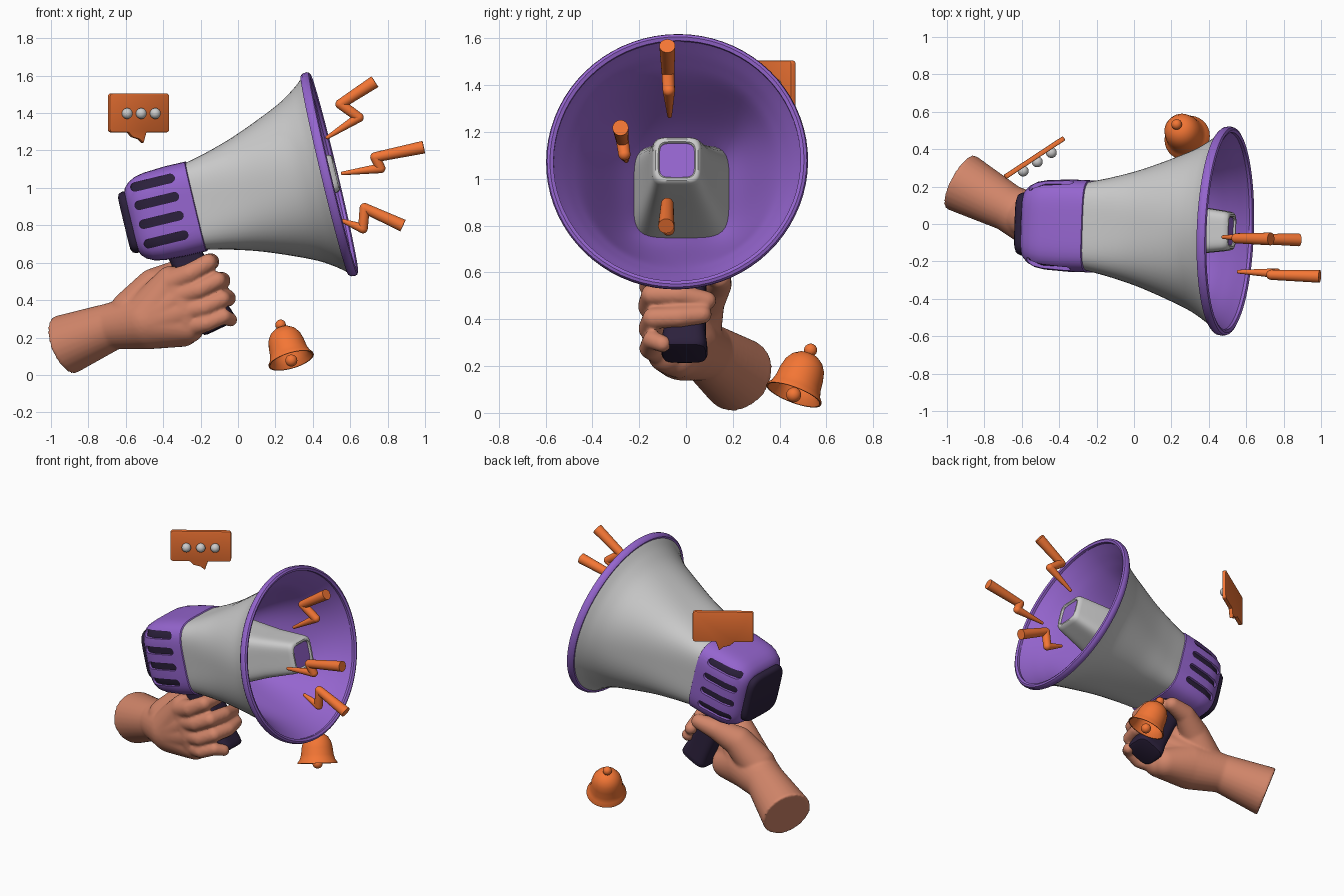
import bpy, bmesh, math
from mathutils import Matrix, Vector

if "Cube" in bpy.data.objects:
    bpy.data.objects.remove(bpy.data.objects["Cube"])

def material(name, rgb):
    m = bpy.data.materials.new(name)
    m.diffuse_color = (*rgb, 1)
    m.use_nodes = True
    m.node_tree.nodes["Principled BSDF"].inputs["Base Color"].default_value = m.diffuse_color
    return m

PURPLE = material("purple", (0.3, 0.13, 0.62))
ORANGE = material("orange", (0.9, 0.18, 0.035))
SKIN = material("skin", (0.65, 0.24, 0.145))
DARK = material("dark", (0.025, 0.015, 0.045))

# Megaphone frame: local x runs forward along the horn, origin at rim centre
HORN = (Matrix.Translation((0.495, -0.038, 1.074)) @ Matrix.Rotation(math.radians(-2), 4, 'Z')
        @ Matrix.Rotation(math.radians(-13.5), 4, 'Y'))

def finish(name, bm, mat=None, matrix=None, angle=40, recalc=True, mods=()):
    if recalc:
        bmesh.ops.recalc_face_normals(bm, faces=bm.faces[:])
    me = bpy.data.meshes.new(name)
    bm.to_mesh(me)
    bm.free()
    ob = bpy.data.objects.new(name, me)
    bpy.context.collection.objects.link(ob)
    if matrix:
        ob.matrix_world = matrix
    if mat:
        me.materials.append(mat)
    bpy.context.view_layer.update()
    bpy.ops.object.select_all(action='DESELECT')
    ob.select_set(True)
    bpy.context.view_layer.objects.active = ob
    for kind, props in mods:
        mod = ob.modifiers.new(kind, kind)
        for k, v in props.items():
            setattr(mod, k, v)
        bpy.ops.object.modifier_apply(modifier=mod.name)
    bpy.ops.object.shade_smooth_by_angle(angle=math.radians(angle))
    return ob

def smooth(pts, k=5):
    """Catmull-Rom resampling of a profile."""
    p = [Vector(q) for q in pts]
    p = [2 * p[0] - p[1]] + p + [2 * p[-1] - p[-2]]
    out = []
    for a, b, c, d in zip(p, p[1:], p[2:], p[3:]):
        for i in range(k):
            t = i / k
            out.append(0.5 * (2 * b + (c - a) * t + (2 * a - 5 * b + 4 * c - d) * t * t
                              + (3 * b - a - 3 * c + d) * t ** 3))
    return out + [p[-2]]

def add_rings(bm, prof, cap, flip=False, seg=72, matrix=Matrix()):
    """Rings (position, half size, squareness exponent) stacked along local x."""
    rings = []
    for s, r, n in prof:
        ring = []
        for i in range(seg):
            a = 2 * math.pi * i / seg
            c, d = math.cos(a), math.sin(a)
            q = r / (abs(c) ** n + abs(d) ** n) ** (1 / n)
            ring.append(bm.verts.new(matrix @ Vector((s, q * c, q * d))))
        rings.append(ring)
    for A, B in zip(rings, rings[1:]):
        for i in range(seg):
            j = (i + 1) % seg
            f = [A[i], A[j], B[j], B[i]]
            bm.faces.new(f if flip else f[::-1])
    if cap[0]:
        bm.faces.new(rings[0])
    if cap[1]:
        bm.faces.new(rings[-1])

def loft(name, prof, mat=None, cap=(True, True), flip=False, matrix=HORN, seg=72, **kw):
    bm = bmesh.new()
    add_rings(bm, prof, cap, flip, seg)
    return finish(name, bm, mat, matrix, recalc=any(cap), **kw)

def capsule(bm, a, ra, b, rb, flat=None):
    """Tapered capsule from a to b; a flat disc replaces the ball at 'a' or 'b'."""
    a, b = Vector(a), Vector(b)
    L = (b - a).length
    t0 = math.acos(max(-0.98, min(0.98, (ra - rb) / L)))
    end = math.pi - 0.04
    ta = [end + (t0 - end) * i / 8 for i in range(9)]
    tb = [t0 + (0.04 - t0) * i / 8 for i in range(9)]
    prof = [(0, ra, 2)] if flat == 'a' else [(ra * math.cos(t), ra * math.sin(t), 2) for t in ta]
    prof += [(L, rb, 2)] if flat == 'b' else [(L + rb * math.cos(t), rb * math.sin(t), 2) for t in tb]
    add_rings(bm, prof, (True, True), seg=28,
              matrix=Matrix.Translation(a) @ (b - a).to_track_quat('X', 'Y').to_matrix().to_4x4())

def chain(bm, pts, flat_end=False):
    for i, (p, q) in enumerate(zip(pts, pts[1:])):
        last = flat_end and i == len(pts) - 2
        capsule(bm, p[:3], p[3], q[:3], q[3], 'b' if last else None)

def ball(name, p, r, mat=None):
    bm = bmesh.new()
    bmesh.ops.create_uvsphere(bm, u_segments=32, v_segments=16, radius=r)
    return finish(name, bm, mat, Matrix.Translation(p))

def prism(bm, outline, y0, y1):
    """Extrude an x-z outline from y0 to y1."""
    A, B = ([bm.verts.new((x, y, z)) for x, z in outline] for y in (y0, y1))
    bm.faces.new(A)
    bm.faces.new(B[::-1])
    for i in range(len(A)):
        bm.faces.new((A[i - 1], A[i], B[i], B[i - 1]))

# Horn: grey outer shell, purple inner shell, purple rim
loft("horn_outer", smooth([(-0.75, 0.236, 4.5), (-0.6, 0.272, 3.6), (-0.43, 0.326, 2.8), (-0.2, 0.422, 2.2),
                           (-0.09, 0.488, 2), (-0.02, 0.545, 2)]), cap=(False, False))
loft("horn_inner", smooth([(-0.57, 0.19, 4.5), (-0.43, 0.28, 3.2), (-0.2, 0.4, 2.2), (-0.09, 0.468, 2),
                           (0.0, 0.53, 2)]), PURPLE, cap=(False, False), flip=True)
rim = [(-0.03, 0.53), (-0.033, 0.547), (-0.022, 0.557), (0.0, 0.56), (0.014, 0.555), (0.02, 0.543),
       (0.013, 0.528), (-0.03, 0.528)]
loft("horn_rim", [(s, r, 2) for s, r in rim], PURPLE, cap=(False, False))

# Centre plug inside the horn, with purple end face
plug = [(-0.57, 0.208), (-0.4, 0.17), (-0.2, 0.132), (0.0, 0.106), (0.022, 0.1), (0.03, 0.091),
        (0.03, 0.08), (0.024, 0.075), (0.0, 0.074)]
loft("horn_plug", [(s, r, 5) for s, r in plug])
loft("plug_face", [(-0.01, 0.075, 5), (0.018, 0.075, 5)], PURPLE)

# Rear body with four slots cut each side, dark core showing through
bm = bmesh.new()
for z in (0.176, 0.075, -0.029, -0.136):
    prism(bm, [(-0.93 + sx * (0.098 + 0.023 * math.cos(t)), z + sx * 0.023 * math.sin(t))
               for sx in (1, -1) for t in [math.pi * (i / 8 - 0.5) for i in range(9)]], -0.4, 0.4)
cutter = finish("slot_cutter", bm, None, HORN)
body = [(-0.735, 0.238), (-0.74, 0.246), (-0.85, 0.247), (-0.97, 0.24), (-1.02, 0.23), (-1.06, 0.21),
        (-1.085, 0.185), (-1.092, 0.165)]
loft("rear_body", [(s, r, 4.5) for s, r in body], PURPLE,
     mods=[('BOOLEAN', {'object': cutter, 'operation': 'DIFFERENCE', 'solver': 'EXACT'})])
bpy.data.objects.remove(cutter)
loft("slot_core", [(-0.76, 0.232, 4.5), (-0.97, 0.226, 4.5), (-1.04, 0.205, 4.5), (-1.075, 0.17, 4.5)], DARK)
loft("back_plate", [(-1.08, 0.168, 5), (-1.11, 0.168, 5), (-1.125, 0.16, 5), (-1.132, 0.145, 5)], DARK)

# Grip: rounded dark bar slanting down and forward
top, low = Vector((-0.29, 0, 0.66)), Vector((-0.095, -0.008, 0.25))
grip = Matrix.Translation(top) @ (low - top).to_track_quat('X', 'Y').to_matrix().to_4x4()
n = (low - top).length
loft("grip", [(0, 0.09, 4), (n - 0.1, 0.09, 4), (n - 0.04, 0.098, 4), (n - 0.015, 0.098, 4),
              (n - 0.004, 0.092, 4), (n, 0.08, 4)], DARK, matrix=grip)

# Hand and forearm: capsules fused into one skin
bm = bmesh.new()
capsule(bm, (-0.928, 0.225, 0.16), 0.163, (-0.67, 0.085, 0.262), 0.125, 'a')
fan = [(-0.36, -0.075, 0.5, 0.083), (-0.31, -0.085, 0.42, 0.09), (-0.28, -0.09, 0.34, 0.092),
       (-0.27, -0.075, 0.26, 0.092)]
for k in fan:
    chain(bm, [(-0.67, 0.085, 0.262, 0.125), (-0.48, -0.01, 0.29, 0.153), k])
chain(bm, [(-0.48, -0.01, 0.29, 0.153), (-0.3, -0.03, 0.25, 0.1)])
chain(bm, fan)
chain(bm, [(-0.37, -0.09, 0.49, 0.07), (-0.26, -0.145, 0.54, 0.055), (-0.16, -0.14, 0.6, 0.048),
           (-0.145, -0.03, 0.605, 0.046), (-0.17, 0.09, 0.585, 0.04)])
chain(bm, [(-0.33, -0.1, 0.42, 0.07), (-0.21, -0.155, 0.455, 0.051), (-0.11, -0.145, 0.505, 0.047),
           (-0.085, -0.03, 0.505, 0.046), (-0.1, 0.09, 0.48, 0.04)])
chain(bm, [(-0.3, -0.1, 0.34, 0.07), (-0.18, -0.155, 0.36, 0.049), (-0.085, -0.14, 0.405, 0.046),
           (-0.055, -0.03, 0.41, 0.045), (-0.065, 0.07, 0.42, 0.04)])
chain(bm, [(-0.27, -0.09, 0.265, 0.07), (-0.17, -0.155, 0.275, 0.045), (-0.075, -0.145, 0.312, 0.04),
           (-0.04, -0.1, 0.295, 0.037)])
# thumb on the far side of the grip
chain(bm, [(-0.57, 0.035, 0.34, 0.115), (-0.45, 0.07, 0.475, 0.095), (-0.32, 0.13, 0.55, 0.066),
           (-0.2, 0.145, 0.575, 0.048)])
finish("hand", bm, SKIN, angle=60, mods=[('REMESH', {'mode': 'VOXEL', 'voxel_size': 0.009}),
                                         ('SMOOTH', {'factor': 0.5, 'iterations': 8})])

# Bell: hollow cup, knob and clapper on a tilted axis
mouth, up = Vector((0.285, 0.46, 0.077)), Vector((-0.27, 0.34, 0.9)).normalized()
bell = [(0.02, 0.18), (0.064, 0.155), (0.088, 0.1), (0.094, 0.05), (0.103, 0.022), (0.118, 0.0), (0.125, 0.0),
        (0.124, 0.008), (0.111, 0.026), (0.102, 0.055), (0.097, 0.1), (0.088, 0.138), (0.07, 0.167),
        (0.044, 0.186), (0.015, 0.193)]
loft("bell", [(h, r, 2) for r, h in bell], ORANGE, seg=48,
     matrix=Matrix.Translation(mouth) @ up.to_track_quat('X', 'Y').to_matrix().to_4x4())
ball("bell_knob", mouth + up * 0.212, 0.028, ORANGE)
ball("bell_clapper", mouth, 0.032, ORANGE)

# Speech bubble plate with tail, and three dots
turn = Matrix.Translation((-0.532, 0.355, 0)) @ Matrix.Rotation(math.radians(33.3), 4, 'Z')
bm = bmesh.new()
prism(bm, [(-0.19, 1.505), (-0.19, 1.297), (-0.07, 1.297), (-0.045, 1.272), (0.0, 1.26), (0.025, 1.237),
           (0.045, 1.297), (0.19, 1.297), (0.19, 1.505)], -0.013, 0.013)
corners = [e for e in bm.edges if abs(e.verts[0].co.y - e.verts[1].co.y) > 0.01 and abs(e.verts[0].co.x) > 0.1]
bmesh.ops.bevel(bm, geom=corners, offset=0.016, segments=4, profile=0.5, affect='EDGES')
finish("speech_bubble", bm, ORANGE, turn, angle=30,
       mods=[('BEVEL', {'width': 0.005, 'segments': 2, 'limit_method': 'ANGLE'})])
for i in (-1, 0, 1):
    ball("bubble_dot", turn @ Vector((0.09 * i, -0.027, 1.398)), 0.029)

# Sound bolts: tapered zigzags with a pointed tip and flat outer end
bolts = [(-0.07, -0.08, [(0.478, 1.27), (0.646, 1.377), (0.548, 1.448), (0.732, 1.568)]),
         (-0.255, -0.28, [(0.56, 1.078), (0.762, 1.105), (0.734, 1.164), (0.993, 1.218)]),
         (-0.07, -0.085, [(0.556, 0.825), (0.668, 0.783), (0.677, 0.892), (0.882, 0.798)])]
for y0, y1, path in bolts:
    bm = bmesh.new()
    chain(bm, [(x, y0 + (y1 - y0) * i / 3, z, r) for i, ((x, z), r) in
               enumerate(zip(path, (0.01, 0.026, 0.027, 0.034)))], flat_end=True)
    finish("sound_bolt", bm, ORANGE)
